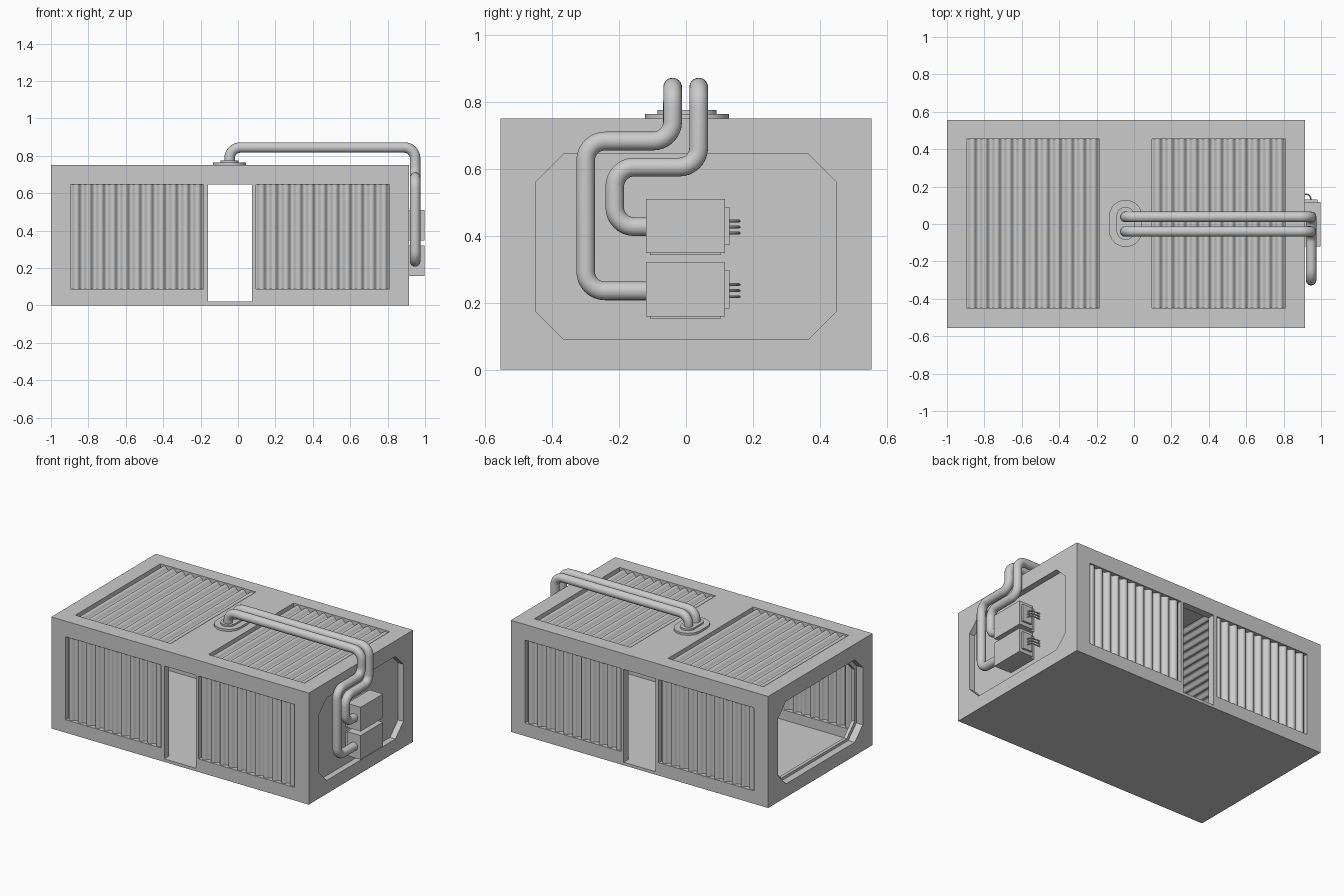
import bpy, bmesh, math
from mathutils import Vector

if "Cube" in bpy.data.objects:
    bpy.data.objects.remove(bpy.data.objects["Cube"])


def make(name, bm, smooth=False):
    bmesh.ops.recalc_face_normals(bm, faces=bm.faces)
    me = bpy.data.meshes.new(name)
    bm.to_mesh(me)
    bm.free()
    ob = bpy.data.objects.new(name, me)
    bpy.context.collection.objects.link(ob)
    if smooth:
        bpy.ops.object.select_all(action='DESELECT')
        ob.select_set(True)
        bpy.context.view_layer.objects.active = ob
        bpy.ops.object.shade_smooth_by_angle(angle=math.radians(40))
    return ob


def prism(name, pts, axis, a, b, smooth=False):
    # extrude a 2D outline along axis 0=x, 1=y or 2=z, from a to b
    def place(p, d):
        v = list(p)
        v.insert(axis, d)
        return v
    bm = bmesh.new()
    lo = [bm.verts.new(place(p, a)) for p in pts]
    hi = [bm.verts.new(place(p, b)) for p in pts]
    n = len(pts)
    bm.faces.new(lo)
    bm.faces.new(hi[::-1])
    for i in range(n):
        bm.faces.new((lo[i], lo[(i + 1) % n], hi[(i + 1) % n], hi[i]))
    return make(name, bm, smooth)


def box(name, x0, x1, y0, y1, z0, z1):
    return prism(name, [(x0, y0), (x1, y0), (x1, y1), (x0, y1)], 2, z0, z1)


def cut(target, cutter):
    m = target.modifiers.new("cut", 'BOOLEAN')
    m.operation = 'DIFFERENCE'
    m.solver = 'EXACT'
    m.object = cutter
    cutter.hide_render = True
    bpy.context.view_layer.objects.active = target
    bpy.ops.object.modifier_apply(modifier=m.name)
    bpy.data.objects.remove(cutter)


def octagon(inset=0.0):
    y, z0, z1, c = 0.45 - inset, 0.09 + inset, 0.645 - inset, 0.085
    return [(-y + c, z0), (y - c, z0), (y, z0 + c), (y, z1 - c),
            (y - c, z1), (-y + c, z1), (-y, z1 - c), (-y, z0 + c)]


def tube(name, pts, r, bend, sides=20):
    # round the corners of the path, then sweep a circle along it
    pts = [Vector(p) for p in pts]
    path = [pts[0]]
    for p, q, s in zip(pts, pts[1:], pts[2:]):
        u, v = (p - q).normalized(), (s - q).normalized()
        c = q + (u + v) * bend
        for k in range(9):
            t = k / 8 * math.pi / 2
            path.append(c - v * bend * math.cos(t) - u * bend * math.sin(t))
    path.append(pts[-1])
    bm = bmesh.new()
    rings, n = [], None
    for i, p in enumerate(path):
        d = (path[min(i + 1, len(path) - 1)] - path[max(i - 1, 0)]).normalized()
        n = d.orthogonal() if n is None else n - d * n.dot(d)
        n.normalize()
        b = d.cross(n)
        rings.append([bm.verts.new(p + (n * math.cos(a) + b * math.sin(a)) * r)
                      for a in (2 * math.pi * j / sides for j in range(sides))])
    for A, B in zip(rings, rings[1:]):
        for j in range(sides):
            k = (j + 1) % sides
            bm.faces.new((A[j], A[k], B[k], B[j]))
    bm.faces.new(rings[0])
    bm.faces.new(rings[-1])
    return make(name, bm, True)


def wave(x0, x1, centre, amp=0.013, ribs=11, thick=0.01):
    # closed outline of a corrugated sheet
    n = ribs * 12
    top = []
    for i in range(n + 1):
        s = -math.cos(2 * math.pi * ribs * i / n) + 0.25
        top.append((x0 + (x1 - x0) * i / n, centre + amp * max(-0.75, min(1, s * 1.1))))
    return top + [(x, h - thick) for x, h in reversed(top)]


# container shell with its openings
shell = box("container_frame", -1, 0.915, -0.555, 0.555, 0, 0.75)
cut(shell, box("cavity", -0.95, 0.845, -0.505, 0.505, 0.02, 0.70))
cut(shell, box("doorway", -0.16, 0.075, -0.7, 0.7, 0.02, 0.645))
bays = {"left": (-0.895, -0.185), "right": (0.095, 0.81)}
for x0, x1 in bays.values():
    cut(shell, box("side_bay", x0, x1, -0.7, 0.7, 0.087, 0.645))
    cut(shell, box("roof_bay", x0, x1, -0.45, 0.455, 0.6, 0.9))
cut(shell, prism("open_end", octagon(), 0, -1.1, -0.9))
cut(shell, prism("end_recess", octagon(), 0, 0.875, 1.1))

# inner lip of the open end
lip = prism("open_end_lip", octagon(-0.03), 0, -0.952, -0.93)
cut(lip, prism("lip_hole", octagon(0.018), 0, -1.1, -0.9))

# corrugated side and roof sheets
for side, (x0, x1) in bays.items():
    prof = wave(x0 - 0.002, x1 + 0.002, 0.533)
    prism("back_sheet_" + side, prof, 2, 0.083, 0.648, True)
    prism("front_sheet_" + side, [(x, -h) for x, h in prof], 2, 0.083, 0.648, True)
    prism("roof_sheet_" + side, [(x, h + 0.195) for x, h in prof], 1, -0.453, 0.458, True)


def stadium(cx, cy, r, half):
    return [(cx + r * math.cos(t), cy + r * math.sin(t) + (half if k < 17 else -half))
            for k, t in ((k, math.pi * (k - (k > 16)) / 16) for k in range(34))]


# roof flange and collar
prism("roof_flange", stadium(-0.045, 0.003, 0.088, 0.038), 2, 0.745, 0.764, True)
prism("roof_collar", stadium(-0.045, 0.003, 0.048, 0.04), 2, 0.76, 0.775, True)

# twin pipes from the roof down to the end units
for name, y, z1, y2, z2 in (("outer_pipe", -0.04, 0.683, -0.3, 0.235),
                            ("inner_pipe", 0.038, 0.605, -0.213, 0.427)):
    X = 0.947
    tube(name, [(-0.045, y, 0.75), (-0.045, y, 0.844), (X, y, 0.844), (X, y, z1),
                (X, y2, z1), (X, y2, z2), (X, -0.11, z2)], 0.028, 0.058)

# end units with back plate, side socket and wires
for name, z in (("upper", 0.345), ("lower", 0.155)):
    box(name + "_unit", 0.895, 0.997, -0.12, 0.117, z + 0.003, z + 0.165)
    box(name + "_unit_mount", 0.865, 0.9, -0.108, 0.105, z - 0.003, z + 0.155)
    box(name + "_socket", 0.91, 0.98, 0.115, 0.13, z + 0.027, z + 0.141)
    for k in range(3):
        h = z + 0.063 + 0.018 * k
        tube("%s_wire_%d" % (name, k + 1), [(0.945, 0.12, h), (0.945, 0.159, h),
             (0.87, 0.159, h)], 0.004, 0.025, 8)
